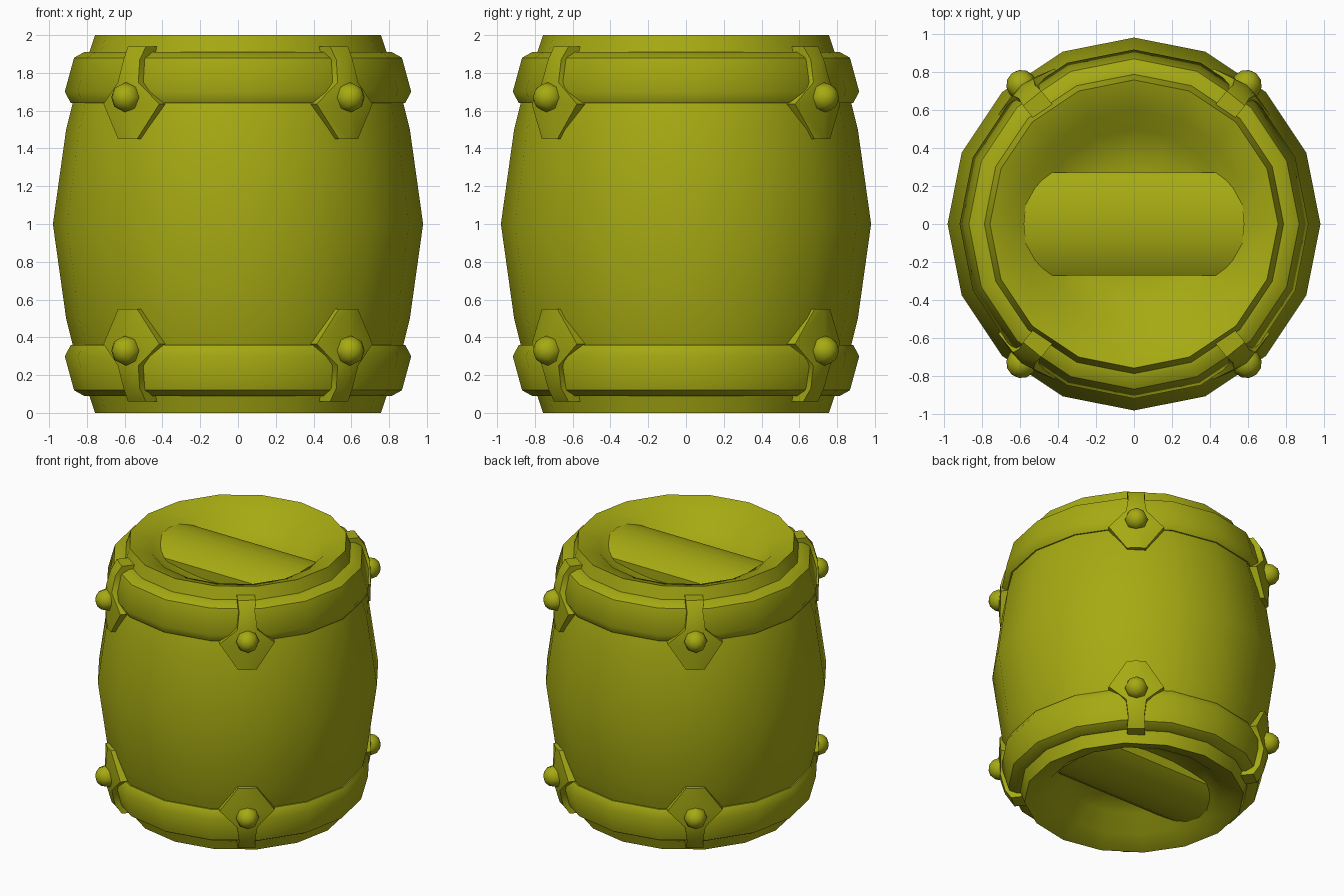
import bpy, bmesh, math
from mathutils import Matrix, Vector

if "Cube" in bpy.data.objects:
    bpy.data.objects.remove(bpy.data.objects["Cube"])

SIDES = 16
olive = bpy.data.materials.new("olive")
olive.diffuse_color = (0.38, 0.40, 0.006, 1)
olive.use_nodes = True
olive.node_tree.nodes["Principled BSDF"].inputs["Base Color"].default_value = olive.diffuse_color


def finish(bm, name, angle=40):
    bmesh.ops.recalc_face_normals(bm, faces=bm.faces)
    mesh = bpy.data.meshes.new(name)
    bm.to_mesh(mesh)
    bm.free()
    ob = bpy.data.objects.new(name, mesh)
    bpy.context.collection.objects.link(ob)
    mesh.materials.append(olive)
    bpy.ops.object.select_all(action='DESELECT')
    ob.select_set(True)
    bpy.context.view_layer.objects.active = ob
    bpy.ops.object.shade_smooth_by_angle(angle=math.radians(angle))
    return ob


def lathe(name, profile, closed=False, angle=40):
    """Revolve (radius, height) points around the z axis."""
    bm = bmesh.new()
    rings = []
    for r, z in profile:
        if r == 0:
            rings.append([bm.verts.new((0, 0, z))] * SIDES)
        else:
            rings.append([bm.verts.new((r * math.cos(i * math.tau / SIDES),
                                        r * math.sin(i * math.tau / SIDES), z))
                          for i in range(SIDES)])
    pairs = list(zip(rings, rings[1:]))
    if closed:
        pairs.append((rings[-1], rings[0]))
    for a, b in pairs:
        for i in range(SIDES):
            j = (i + 1) % SIDES
            quad = list(dict.fromkeys((a[i], a[j], b[j], b[i])))
            bm.faces.new(quad)
    return finish(bm, name, angle)


def flip(z, top):
    return z if top else 2 - z


# barrel body with dished ends
half = [(0, 1.77), (.3, 1.785), (.5, 1.835), (.6, 1.945), (.757, 2.0),
        (.79, 1.90), (.87, 1.66), (.91, 1.5)]
body = half + [(.98, 1.0)] + [(r, 2 - z) for r, z in reversed(half)]
lathe("barrel_body", body, angle=50)


def cross_bar(name, top):
    """Rounded bar across the dished end, narrowing where it meets the bowl."""
    bm = bmesh.new()
    section = [(-.27, 1.76, .45), (-.27, 1.855, .45), (-.19, 1.905, .52),
               (-.1, 1.934, .57), (0, 1.945, .58), (.1, 1.934, .57),
               (.19, 1.905, .52), (.27, 1.855, .45), (.27, 1.76, .45)]
    ends = [[bm.verts.new((s * x, y, flip(z, top))) for y, z, x in section]
            for s in (-1, 1)]
    n = len(section)
    for i in range(n):
        j = (i + 1) % n
        bm.faces.new((ends[0][i], ends[0][j], ends[1][j], ends[1][i]))
    for end in ends:
        bm.faces.new(end)
    finish(bm, name)


def clasp(name, angle, top):
    """Kite-shaped clip folded over a hoop."""
    # rows: front radius, back radius, height, half width, sweep of the sides
    rows = [(.755, .74, 1.94, .062, 0), (.85, .83, 1.94, .062, 0),
            (.905, .84, 1.87, .055, .01), (.94, .84, 1.75, .07, .015),
            (.952, .83, 1.635, .19, .055), (.937, .84, 1.45, .065, .008)]
    bm = bmesh.new()
    turn = Matrix.Rotation(angle, 4, 'Z')

    def vert(r, u, z):
        return bm.verts.new(turn @ Vector((r, u, flip(z, top))))

    loops = []
    for i, (r, back, z, w, sweep) in enumerate(rows):
        zb = z - .06 if i < 2 else z
        loops.append([vert(r - sweep, -w, z), vert(r, 0, z), vert(r - sweep, w, z),
                      vert(back, w, zb), vert(back, -w, zb)])
    for a, b in zip(loops, loops[1:]):
        for i in range(5):
            j = (i + 1) % 5
            bm.faces.new((a[i], a[j], b[j], b[i]))
    bm.faces.new(loops[0])
    bm.faces.new(loops[-1])
    finish(bm, name)


def stud(name, angle, top):
    bm = bmesh.new()
    bmesh.ops.create_uvsphere(bm, u_segments=8, v_segments=6, radius=.08)
    place = (Matrix.Rotation(angle, 4, 'Z')
             @ Matrix.Translation((.94, 0, flip(1.67, top)))
             @ Matrix.Rotation(math.pi / 2, 4, 'Y'))
    bmesh.ops.transform(bm, matrix=place, verts=bm.verts)
    finish(bm, name, 60)


# hoops, bars, clasps and studs at both ends
hoop = [(.77, 1.91), (.815, 1.91), (.868, 1.88), (.917, 1.70), (.885, 1.64), (.84, 1.64)]
diag = math.radians(51)
for top, label in ((True, "upper"), (False, "lower")):
    lathe(label + "_hoop", [(r, flip(z, top)) for r, z in hoop], closed=True, angle=45)
    cross_bar(label + "_cross_bar", top)
    for n, a in enumerate((diag, math.pi - diag, math.pi + diag, -diag)):
        clasp(f"{label}_clasp_{n}", a, top)
        stud(f"{label}_stud_{n}", a, top)
